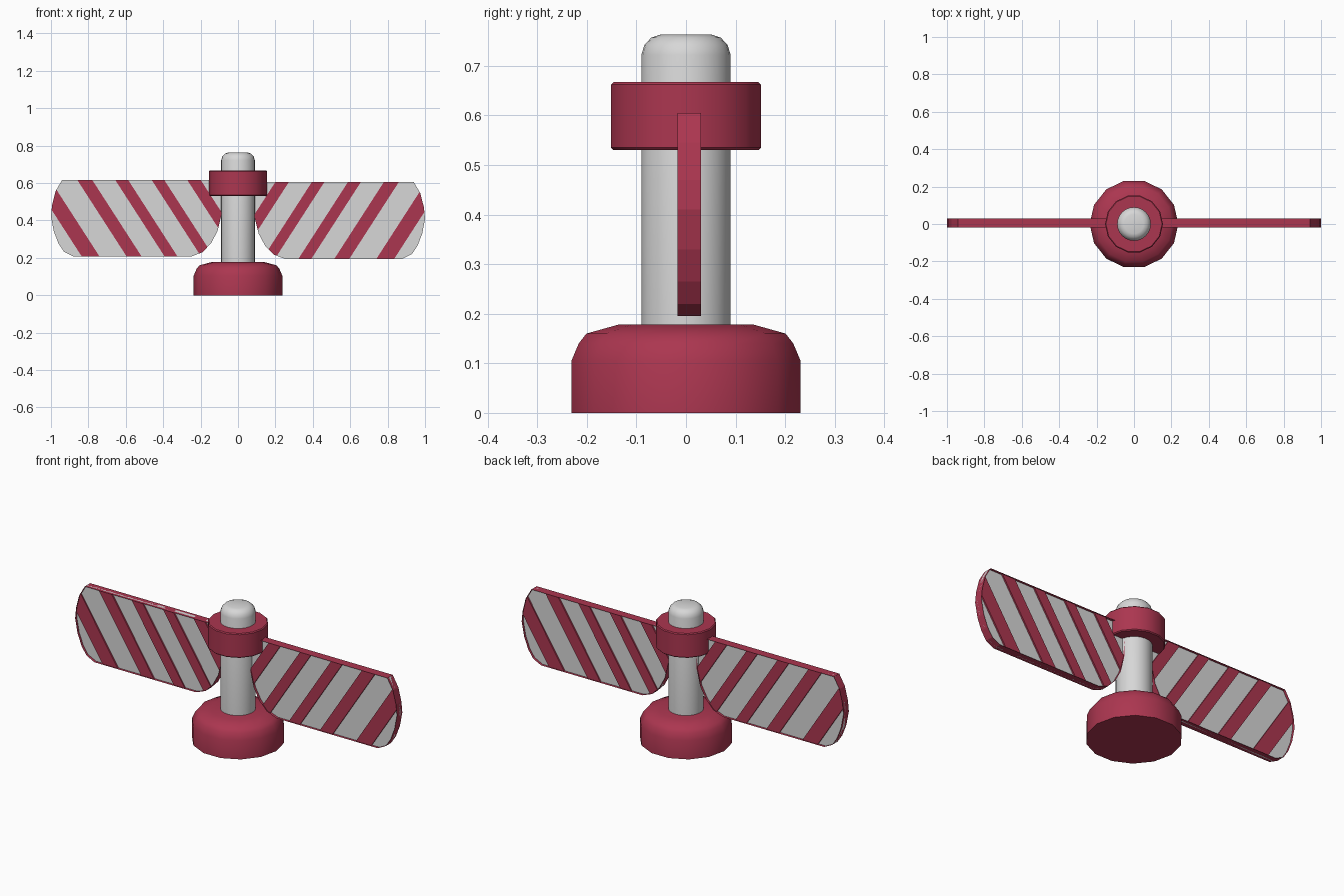
import bpy, bmesh, math
from mathutils import Vector

if "Cube" in bpy.data.objects:
    bpy.data.objects.remove(bpy.data.objects["Cube"])


def material(name, rgb):
    m = bpy.data.materials.new(name)
    m.use_nodes = True
    m.diffuse_color = (*rgb, 1)
    m.node_tree.nodes["Principled BSDF"].inputs["Base Color"].default_value = (*rgb, 1)
    return m


RED = material("crimson", (0.41, 0.037, 0.08))
GREY = material("light grey", (0.68, 0.68, 0.68))


def finish(bm, name, mat, smooth=None):
    bmesh.ops.recalc_face_normals(bm, faces=bm.faces[:])
    mesh = bpy.data.meshes.new(name)
    bm.to_mesh(mesh)
    bm.free()
    mesh.materials.append(mat)
    ob = bpy.data.objects.new(name, mesh)
    bpy.context.collection.objects.link(ob)
    if smooth:
        bpy.ops.object.select_all(action='DESELECT')
        ob.select_set(True)
        bpy.context.view_layer.objects.active = ob
        bpy.ops.object.shade_smooth_by_angle(angle=math.radians(smooth))
    return ob


def lathe(name, profile, sides, mat):
    """Closed turned solid from (radius, height) pairs, bottom to top."""
    bm = bmesh.new()
    rings = []
    for r, z in profile:
        rings.append([bm.verts.new((r * math.cos(a), r * math.sin(a), z))
                      for a in (math.tau * i / sides for i in range(sides))])
    for low, high in zip(rings, rings[1:]):
        for i in range(sides):
            j = (i + 1) % sides
            bm.faces.new((low[i], low[j], high[j], high[i]))
    bm.faces.new(rings[0][::-1])
    bm.faces.new(rings[-1])
    return finish(bm, name, mat, 40)


# Turned parts: base, post and collar
lathe("base", [(0.237, 0), (0.237, 0.105), (0.222, 0.14), (0.206, 0.16), (0.14, 0.178)], 14, RED)
lathe("post", [(0.09, 0.15), (0.09, 0.722), (0.084, 0.742), (0.07, 0.757), (0.052, 0.763)], 24, GREY)
lathe("collar", [(0.15, 0.53), (0.155, 0.535), (0.155, 0.662), (0.15, 0.667)], 14, RED)

# Blade outline (x, z), and stripe spans measured along the top edge
OUTLINE = [(0.08, 0.605), (0.94, 0.605), (0.975, 0.545), (0.994, 0.47), (1.0, 0.41),
           (0.985, 0.33), (0.96, 0.265), (0.93, 0.22), (0.88, 0.195), (0.25, 0.195),
           (0.19, 0.218), (0.145, 0.265), (0.11, 0.33), (0.088, 0.42)]
STRIPES = [(0.19, 0.262), (0.385, 0.452), (0.578, 0.647), (0.77, 0.85), (0.995, 1.09)]
TOP, SLANT, MIDDLE = 0.59, 0.645, 0.0065


def blade_part(name, side, lift, kind, thickness, mat):
    bm = bmesh.new()
    face = bm.faces.new([bm.verts.new((x, 0, z)) for x, z in OUTLINE])
    rim = bmesh.ops.inset_individual(bm, faces=[face], thickness=0.023)["faces"]
    unwanted = [face] if kind == "rim" else rim
    bmesh.ops.delete(bm, geom=unwanted, context='FACES')
    if kind == "stripes":
        # Slice along the slanted edges and keep the bands
        for x in (edge for span in STRIPES for edge in span):
            bmesh.ops.bisect_plane(bm, geom=bm.verts[:] + bm.edges[:] + bm.faces[:],
                                   plane_co=(x, 0, TOP), plane_no=(1, 0, -SLANT))
        gaps = []
        for f in bm.faces:
            c = f.calc_center_median()
            u = c.x + (TOP - c.z) * SLANT
            if not any(a < u < b for a, b in STRIPES):
                gaps.append(f)
        bmesh.ops.delete(bm, geom=gaps, context='FACES')
    new = bmesh.ops.extrude_face_region(bm, geom=bm.faces[:])["geom"]
    bmesh.ops.translate(bm, vec=Vector((0, thickness, 0)),
                        verts=[g for g in new if isinstance(g, bmesh.types.BMVert)])
    for v in bm.verts:
        v.co = (side * v.co.x, v.co.y + MIDDLE - thickness / 2, v.co.z + lift)
    finish(bm, name, mat)


# Two mirrored blades, the right one a touch higher
for label, side, lift in (("left", 1, 0), ("right", -1, 0.012)):
    blade_part(label + "_blade_rim", side, lift, "rim", 0.048, RED)
    blade_part(label + "_blade_stripes", side, lift, "stripes", 0.034, RED)
    blade_part(label + "_blade_panel", side, lift, "panel", 0.018, GREY)
